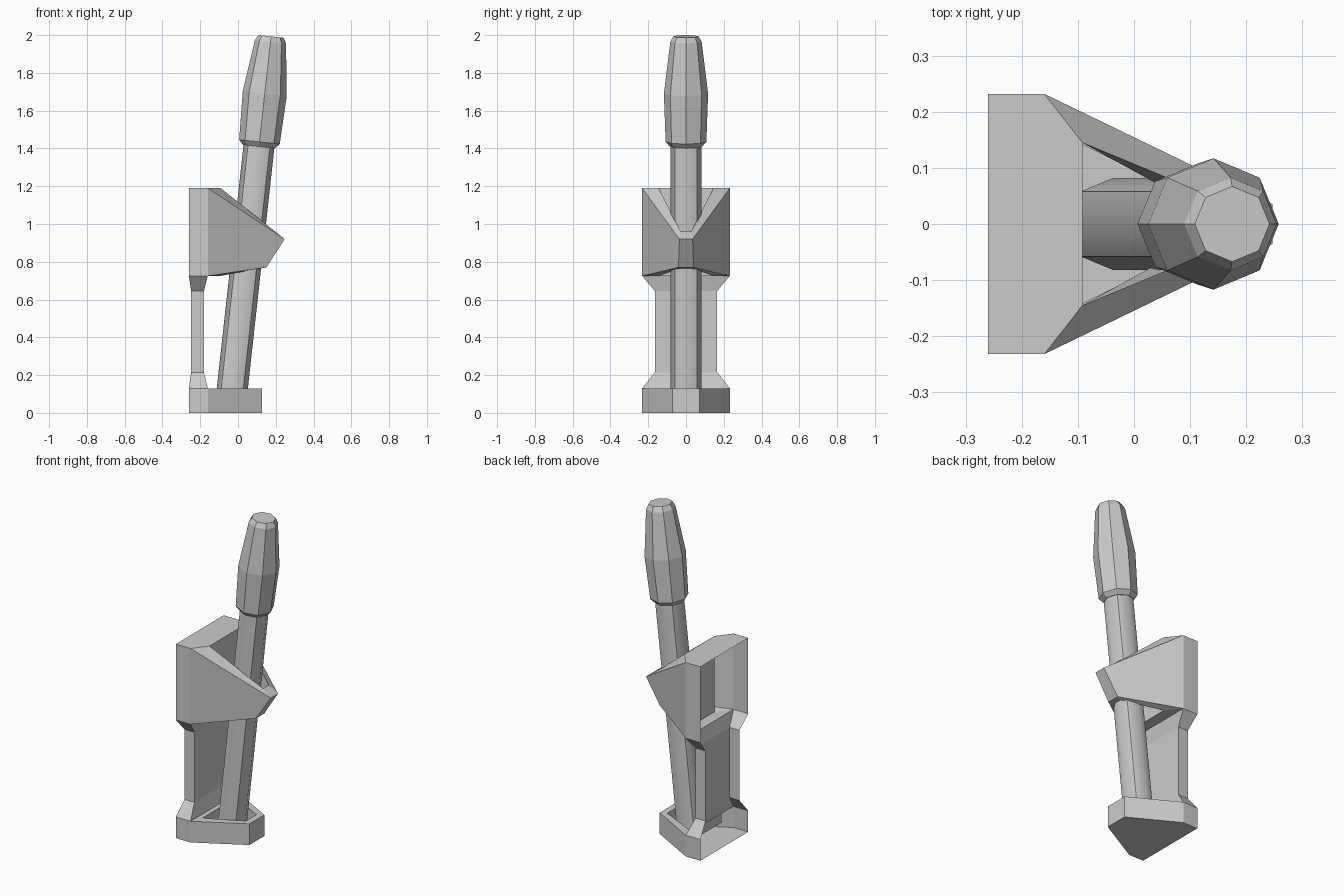
import bpy, bmesh, math
from mathutils import Vector, Matrix

if "Cube" in bpy.data.objects:
    bpy.data.objects.remove(bpy.data.objects["Cube"])


def finish(bm, name):
    bmesh.ops.remove_doubles(bm, verts=bm.verts, dist=0.0005)
    bmesh.ops.recalc_face_normals(bm, faces=bm.faces)
    me = bpy.data.meshes.new(name)
    bm.to_mesh(me)
    bm.free()
    ob = bpy.data.objects.new(name, me)
    bpy.context.collection.objects.link(ob)
    return ob


def ring(back, front):
    """Four corners: back and front points given on +y, mirrored to -y."""
    m = lambda p: (p[0], -p[1], p[2])
    return [back, front, m(front), m(back)]


def poly(bm, pts):
    bm.faces.new([bm.verts.new(p) for p in pts])


def bridge(bm, a, b, sides=(0, 1, 2, 3)):
    for i in sides:
        j = (i + 1) % 4
        poly(bm, [a[i], a[j], b[j], b[i]])


# wall bracket: one shell, open at the back where it meets the wall
bm = bmesh.new()

# back channel, flaring to the base and to the holder
levels = [(0, -.26, -.16, .232), (.13, -.26, -.16, .232), (.215, -.248, -.18, .165),
          (.645, -.248, -.18, .165), (.725, -.26, -.16, .232), (1.19, -.26, -.16, .232)]
chan = [ring((xb, y, z), (xf, y, z)) for z, xb, xf, y in levels]
for i in range(5):
    bridge(bm, chan[i], chan[i + 1], (0, 2) if i in (0, 4) else (0, 1, 2))
poly(bm, chan[0])
poly(bm, chan[-1])

# upper holder: tapering collar with a sloping rim
out_bot = ring((-.16, .232, .725), (.15, .04, .77))
out_top = ring((-.16, .232, 1.19), (.247, .035, .92))
in_top = ring((-.092, .145, 1.19), (.19, .028, .96))
in_bot = ring((-.092, .145, .725), (.12, .028, .765))
bridge(bm, out_bot, out_top, (0, 1, 2))
bridge(bm, out_top, in_top)
bridge(bm, in_top, in_bot)
bridge(bm, in_bot, out_bot)

# lower cup: solid bottom with a recess
cup_bot = ring((-.16, .232, 0), (.128, .072, 0))
cup_top = ring((-.16, .232, .13), (.128, .072, .13))
cup_in = ring((-.13, .16, .13), (.09, .052, .13))
cup_floor = ring((-.13, .16, .05), (.09, .052, .05))
poly(bm, cup_bot)
bridge(bm, cup_bot, cup_top, (0, 1, 2))
bridge(bm, cup_top, cup_in)
bridge(bm, cup_in, cup_floor)
poly(bm, cup_floor)
finish(bm, "wall_bracket")

# torch: octagonal rings along one tilted axis
TILT = Matrix.Translation((-.03, 0, .13)) @ Matrix.Rotation(math.atan(.11), 4, 'Y')


def octagon_loft(name, profile, smooth=False):
    bm = bmesh.new()
    rings = []
    for z, r in profile:
        t = (z - .13) / .994
        rings.append([bm.verts.new(TILT @ Vector((r * math.cos(k * math.pi / 4),
                                                  r * math.sin(k * math.pi / 4), t)))
                      for k in range(8)])
    for a, b in zip(rings, rings[1:]):
        for k in range(8):
            j = (k + 1) % 8
            f = bm.faces.new([a[k], a[j], b[j], b[k]])
            f.smooth = smooth
    for r in (rings[0], rings[-1]):
        bm.faces.new(r)
    # every second long edge stays sharp
    if smooth:
        for a, b in zip(rings, rings[1:]):
            for k in (1, 3, 5, 7):
                bm.edges.get((a[k], b[k])).smooth = False
        for r in (rings[0], rings[-1]):
            for k in range(8):
                bm.edges.get((r[k], r[(k + 1) % 8])).smooth = False
    return finish(bm, name)


octagon_loft("torch_shaft", [(.065, .082), (1.42, .082)], smooth=True)
octagon_loft("torch_head", [(1.41, .085), (1.435, .108), (1.69, .117),
                            (1.965, .083), (1.993, .067)])
